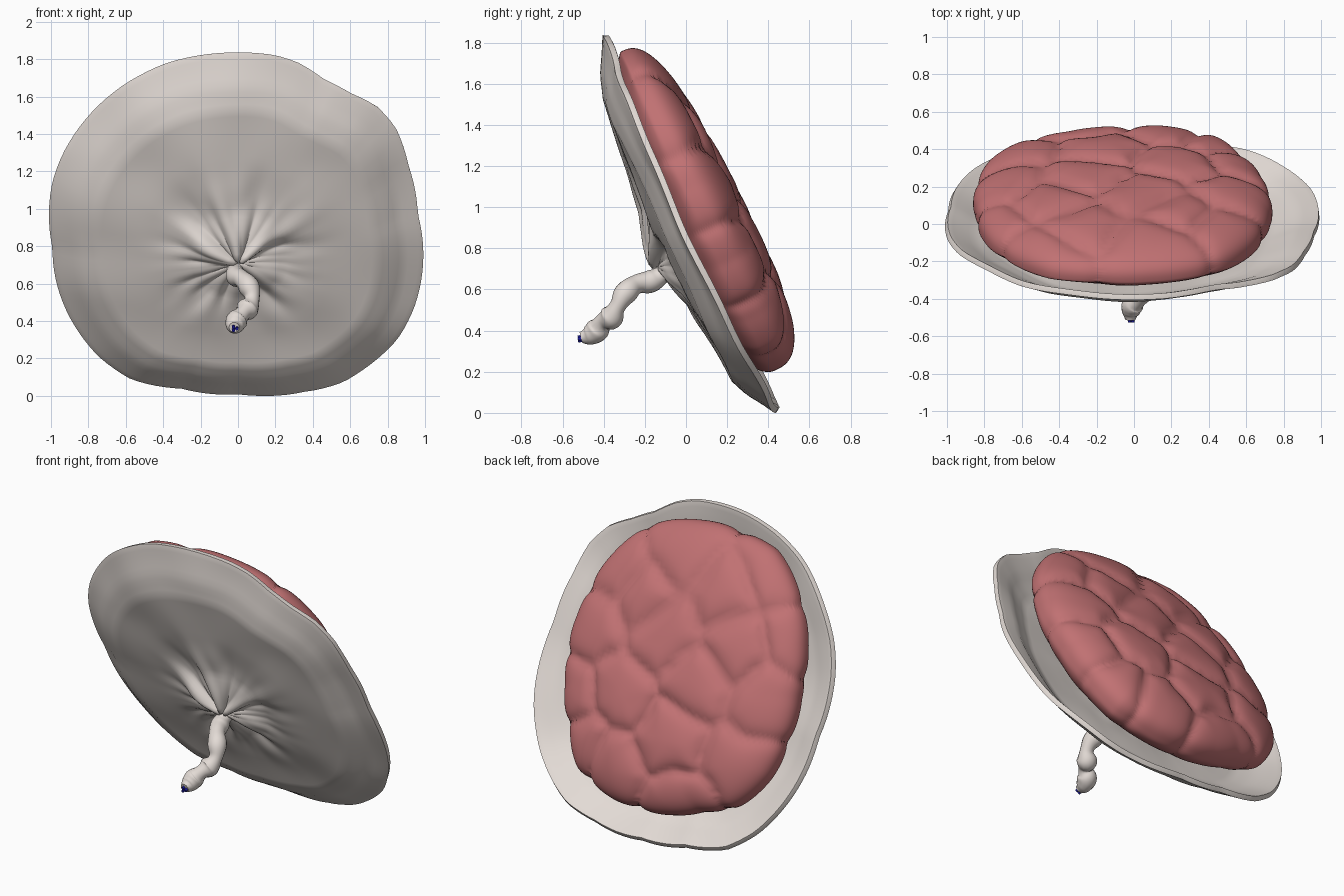
import bpy, bmesh, math
from mathutils import Vector, noise

if "Cube" in bpy.data.objects:
    bpy.data.objects.remove(bpy.data.objects["Cube"])

# Tilted working frame: u = x, v = up along the dish, w = towards the back
ORIGIN = Vector((0, 0.03, 0.92))
U, V, W = Vector((1, 0, 0)), Vector((0, -0.417, 0.909)), Vector((0, 0.909, 0.417))
CENTRE = (0.0, -0.12)

RIM = [(-.2, 1.82), (.2, 1.82), (.32, 1.78), (.45, 1.70), (.6, 1.63), (.74, 1.56), (.84, 1.45),
       (.91, 1.25), (.96, 1.0), (.985, .7), (.94, .5), (.85, .33), (.71, .19), (.56, .09), (.35, .04),
       (0, .02), (-.3, .05), (-.57, .1), (-.74, .22), (-.89, .42), (-.965, .62), (-.985, .8),
       (-.985, 1.15), (-.93, 1.3), (-.79, 1.5), (-.6, 1.67), (-.4, 1.77)]
RIM = [(x, (z - .92) / .909) for x, z in RIM]
MASS = [(.1, .88), (.4, .79), (.6, .55), (.72, .16), (.68, -.24), (.56, -.53), (.46, -.69),
        (.25, -.78), (.05, -.81), (-.2, -.79), (-.4, -.72), (-.6, -.66), (-.78, -.43),
        (-.84, -.2), (-.84, .06), (-.8, .35), (-.7, .59), (-.45, .84), (-.2, .89)]
LOBES = [(.24, .42), (-.28, .51), (.51, .13), (.03, .2), (.11, .67), (-.52, .76), (-.42, .25),
         (.25, -.21), (-.25, .0), (-.8, .39), (-.73, -.02), (-.17, -.41), (-.66, -.4),
         (.19, -.61), (.45, -.53), (-.26, -.69), (.5, .49), (.56, -.3)]
PROFILE = [(0, -.225), (.08, -.205), (.25, -.165), (.5, -.15), (.75, -.13), (.85, -.09),
           (.93, -.04), (1, 0)]


def world(u, v, w):
    return ORIGIN + U * u + V * v + W * w


def interp(table, x):
    for (x0, y0), (x1, y1) in zip(table, table[1:]):
        if x <= x1:
            return y0 + (y1 - y0) * (x - x0) / (x1 - x0)
    return table[-1][1]


def polar(outline):
    pts = sorted((math.atan2(v - CENTRE[1], u), math.hypot(u, v - CENTRE[1])) for u, v in outline)
    tau = math.tau
    return [(pts[-1][0] - tau, pts[-1][1])] + pts + [(pts[0][0] + tau, pts[0][1])]


RIM_P, MASS_P = polar(RIM), polar(MASS)


def material(name, color):
    m = bpy.data.materials.new(name)
    m.diffuse_color = (*color, 1)
    m.use_nodes = True
    m.node_tree.nodes["Principled BSDF"].inputs["Base Color"].default_value = m.diffuse_color
    return m


def finish(bm, name, mat):
    bmesh.ops.recalc_face_normals(bm, faces=bm.faces)
    me = bpy.data.meshes.new(name)
    bm.to_mesh(me)
    bm.free()
    for p in me.polygons:
        p.use_smooth = True
    ob = bpy.data.objects.new(name, me)
    bpy.context.collection.objects.link(ob)
    me.materials.append(mat)
    return ob


def bump(theta, at, width):
    d = (theta - at + math.pi) % math.tau - math.pi
    return math.exp(-(d / width) ** 2)


def dish_height(rho, theta, u, v):
    w = interp(PROFILE, rho)
    # folds radiating from the cord, long ridges, soft unevenness
    near = math.exp(-((rho - .22) / .2) ** 2)
    c, s = math.cos(theta), math.sin(theta)
    w += near * (.03 * noise.noise(Vector((c * 2.2, s * 2.2, rho * 3)))
                 + .018 * noise.noise(Vector((c * 5, s * 5, rho * 4))))
    ridge = bump(theta, math.radians(165), .3) + bump(theta, math.radians(40), .25) \
        + bump(theta, math.radians(95), .35)
    w -= .05 * ridge * math.exp(-((rho - .15) / .2) ** 2)
    # out-turned lip on the right side
    w -= .055 * bump(theta, .1, .8) * max(0, (rho - .88) / .12)
    return w + .02 * noise.noise(Vector((u * 2.5, v * 2.5, 3)))


membrane_mat = material("membrane", (.77, .71, .67))
red_mat = material("red_tissue", (.53, .165, .17))
blue_mat = material("vein_blue", (.01, .01, .35))

# Membrane dish: polar grid given a thin wall
bm = bmesh.new()
SEG, RINGS = 128, 36
rings = []
for i in range(1, RINGS + 1):
    rho = i / RINGS
    ring = []
    for j in range(SEG):
        t = -math.pi + math.tau * j / SEG
        r = interp(RIM_P, t) * rho
        u, v = r * math.cos(t), CENTRE[1] + r * math.sin(t)
        ring.append(bm.verts.new(world(u, v, dish_height(rho, t, u, v))))
    rings.append(ring)
hub = bm.verts.new(world(*CENTRE, PROFILE[0][1]))
for j in range(SEG):
    k = (j + 1) % SEG
    bm.faces.new((hub, rings[0][j], rings[0][k]))
    for a, b in zip(rings, rings[1:]):
        bm.faces.new((a[j], b[j], b[k], a[k]))
dish = finish(bm, "membrane_dish", membrane_mat)
wall = dish.modifiers.new("wall", 'SOLIDIFY')
wall.thickness, wall.offset = .03, 0
soft = dish.modifiers.new("soft_rim", 'BEVEL')
soft.width, soft.segments, soft.angle_limit = .012, 3, math.radians(60)


def seam_distance(u, v):
    q = Vector((u * 4, v * 4, 0))
    u += .05 * noise.noise(q)
    v += .05 * noise.noise(q + Vector((7, 3, 5)))
    d = sorted(((u - a) ** 2 + (v - b) ** 2, a, b) for a, b in LOBES)[:3]
    return min((e[0] - d[0][0]) / (2 * math.hypot(e[1] - d[0][1], e[2] - d[0][2])) for e in d[1:])


# Lobed mass: flattened ball pinched along the seams between lobes
bm = bmesh.new()
bmesh.ops.create_icosphere(bm, subdivisions=6, radius=1)
for vert in bm.verts:
    x, y, z = vert.co.normalized()
    h = math.hypot(x, y)
    m = (h ** 2.7 + abs(z) ** 2.7) ** (-1 / 2.7)
    rho, zz, t = h * m, z * m, math.atan2(y, x)
    r = interp(MASS_P, t) * rho
    c, s = math.cos(t), math.sin(t)
    u, v = r * c, CENTRE[1] + r * s
    edge = .06 - .02 * v
    if zz > 0:
        w = edge + .2 * zz
    else:
        rd = min(1, r / interp(RIM_P, t))
        w = edge * (1 + zz) - zz * (dish_height(rd, t, u, v) + .03)
    e = seam_distance(u, v)
    push = .02 - .025 * math.exp(-e / .02) - .035 * math.exp(-e / .06)
    push *= max(0, min(1, (zz + .9) / .7))
    side, up = rho ** 3, max(zz, 0) ** 1.5
    n = math.hypot(side, up) or 1
    u += .6 * c * push * side / n
    v += .6 * s * push * side / n
    w += push * up / n
    vert.co = world(u, v, w)
mass = finish(bm, "lobed_mass", red_mat)
relax = mass.modifiers.new("relax", 'SMOOTH')
relax.factor, relax.iterations = .5, 2


# Tubes from a path of (x, y, z, radius)
def tube(name, path, mat):
    cu = bpy.data.curves.new(name, 'CURVE')
    cu.dimensions = '3D'
    cu.bevel_depth, cu.bevel_resolution, cu.resolution_u, cu.use_fill_caps = 1, 5, 8, True
    sp = cu.splines.new('BEZIER')
    sp.bezier_points.add(len(path) - 1)
    sp.radius_interpolation = 'CARDINAL'
    for p, (x, y, z, r) in zip(sp.bezier_points, path):
        p.co, p.radius = (x, y, z), r
        p.handle_left_type = p.handle_right_type = 'AUTO'
    ob = bpy.data.objects.new(name, cu)
    bpy.context.collection.objects.link(ob)
    cu.materials.append(mat)
    bpy.ops.object.select_all(action='DESELECT')
    ob.select_set(True)
    bpy.context.view_layer.objects.active = ob
    bpy.ops.object.convert(target='MESH')
    bpy.ops.object.shade_smooth_by_angle(angle=math.radians(50))


# Cord with alternating swellings, and vein ends at its cut tip
tube("cord", [(0, -.05, .71, .065), (-.015, -.11, .675, .045), (-.01, -.17, .64, .055),
              (.02, -.24, .625, .047), (.06, -.295, .58, .056), (.075, -.335, .515, .04),
              (.05, -.365, .465, .06), (.025, -.405, .44, .042), (-.005, -.43, .405, .058),
              (-.018, -.475, .375, .047), (-.02, -.51, .366, .028)], membrane_mat)
for i in range(3):
    a = math.tau * i / 3
    ox, oz = -.018 + .012 * math.cos(a), .364 + .01 * math.sin(a)
    tube(f"vein_end_{i + 1}", [(ox, -.47, oz + .01, .009), (ox, -.525, oz - .006, .009)], blue_mat)
